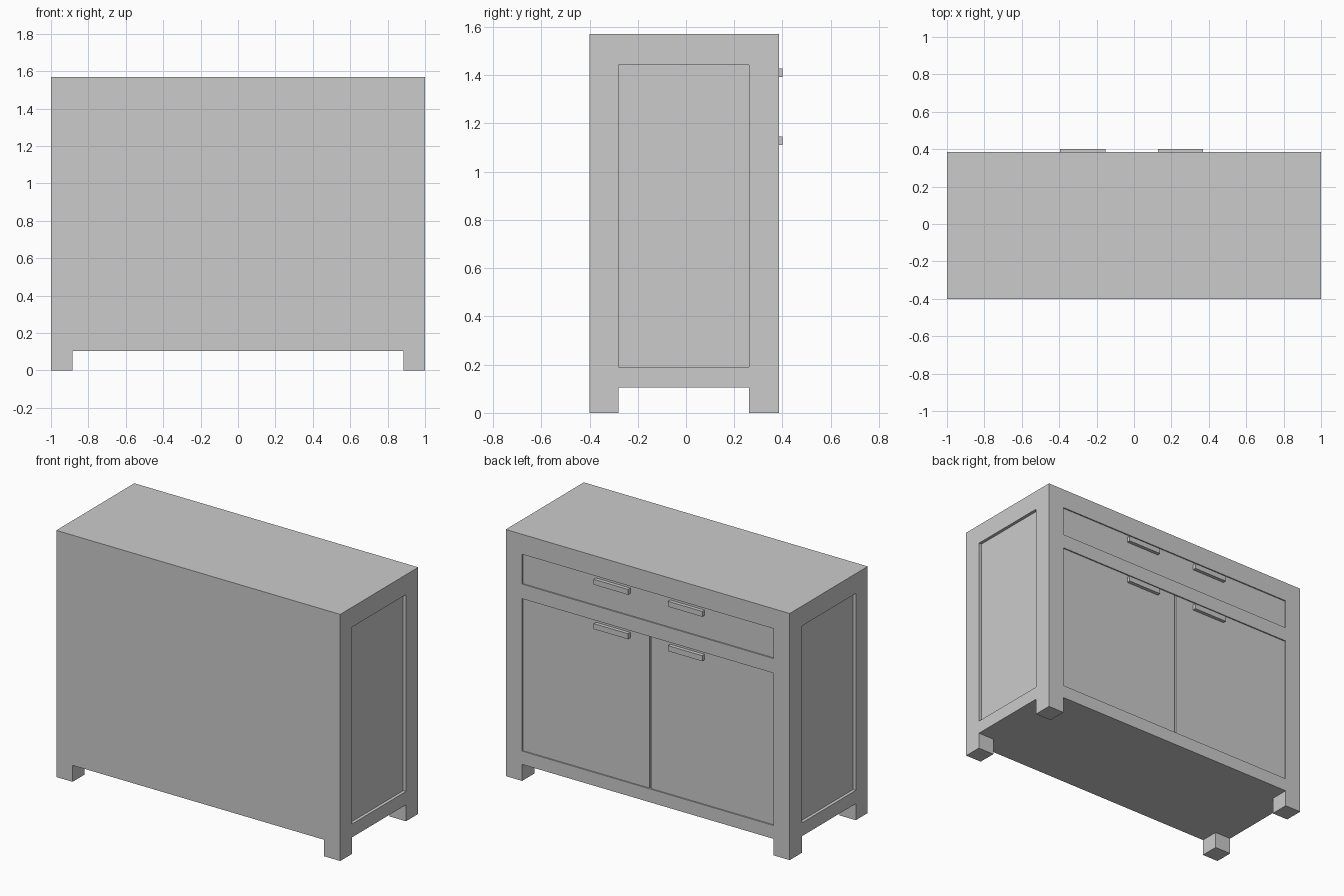
import bpy

if "Cube" in bpy.data.objects:
    bpy.data.objects.remove(bpy.data.objects["Cube"], do_unlink=True)

# Single painted finish
grey = bpy.data.materials.new("light_grey_paint")
grey.use_nodes = True
colour = (0.6, 0.6, 0.6, 1)
grey.diffuse_color = colour
grey.node_tree.nodes["Principled BSDF"].inputs["Base Color"].default_value = colour

HALF_W, FRONT, BACK, TOP = 1.0, -0.40, 0.385, 1.57
LEG_X, LEG_FRONT, LEG_BACK = 0.885, -0.28, 0.262
PANEL_LOW, PANEL_HIGH = 0.19, 1.443
DOOR_TOP, DRAWER_LOW = 1.16, 1.253
SKIRT = 0.105
RECESS = 0.008
SPLIT = -0.012
OUT = 0.1


def box(name, x, y, z):
    """Box from its (min, max) ranges."""
    bpy.ops.mesh.primitive_cube_add(size=1)
    ob = bpy.context.object
    ob.name = ob.data.name = name
    for v in ob.data.vertices:
        v.co = [r[1] if c > 0 else r[0] for c, r in zip(v.co, (x, y, z))]
    ob.data.materials.append(grey)
    return ob


def carve(target, *ranges):
    """Cut a box out of the target and discard the cutter."""
    cutter = box("cutter", *ranges)
    cutter.hide_render = True
    mod = target.modifiers.new("carve", "BOOLEAN")
    mod.operation, mod.solver, mod.object = "DIFFERENCE", "EXACT", cutter
    bpy.context.view_layer.objects.active = target
    bpy.ops.object.modifier_apply(modifier=mod.name)
    bpy.data.objects.remove(cutter, do_unlink=True)


# Cabinet body with four square legs left at the corners
body = box("cabinet_body", (-HALF_W, HALF_W), (FRONT, BACK), (0, TOP))
carve(body, (-LEG_X, LEG_X), (FRONT - OUT, BACK + OUT), (-OUT, SKIRT))
carve(body, (-HALF_W - OUT, HALF_W + OUT), (LEG_FRONT, LEG_BACK), (-OUT, SKIRT))

# Recessed side panels
for side in (-1, 1):
    x = sorted((side * (HALF_W - 0.02), side * (HALF_W + OUT)))
    carve(body, x, (LEG_FRONT, LEG_BACK), (PANEL_LOW, PANEL_HIGH))

# Shallow recesses for the drawer and the pair of doors
for z in ((DRAWER_LOW, PANEL_HIGH), (PANEL_LOW, DOOR_TOP)):
    carve(body, (-LEG_X, LEG_X), (BACK - RECESS, BACK + OUT), z)

# Gap between the doors
carve(body, (SPLIT - 0.005, SPLIT + 0.005), (BACK - 0.025, BACK + OUT),
      (PANEL_LOW, DOOR_TOP))

# Bar handles on the drawer and doors
for row, z in (("drawer", (1.393, 1.427)), ("door", (1.11, 1.145))):
    for label, x in (("right", (-0.395, -0.153)), ("left", (0.128, 0.37))):
        box(f"{row}_handle_{label}", x, (BACK - RECESS, 0.40), z)
